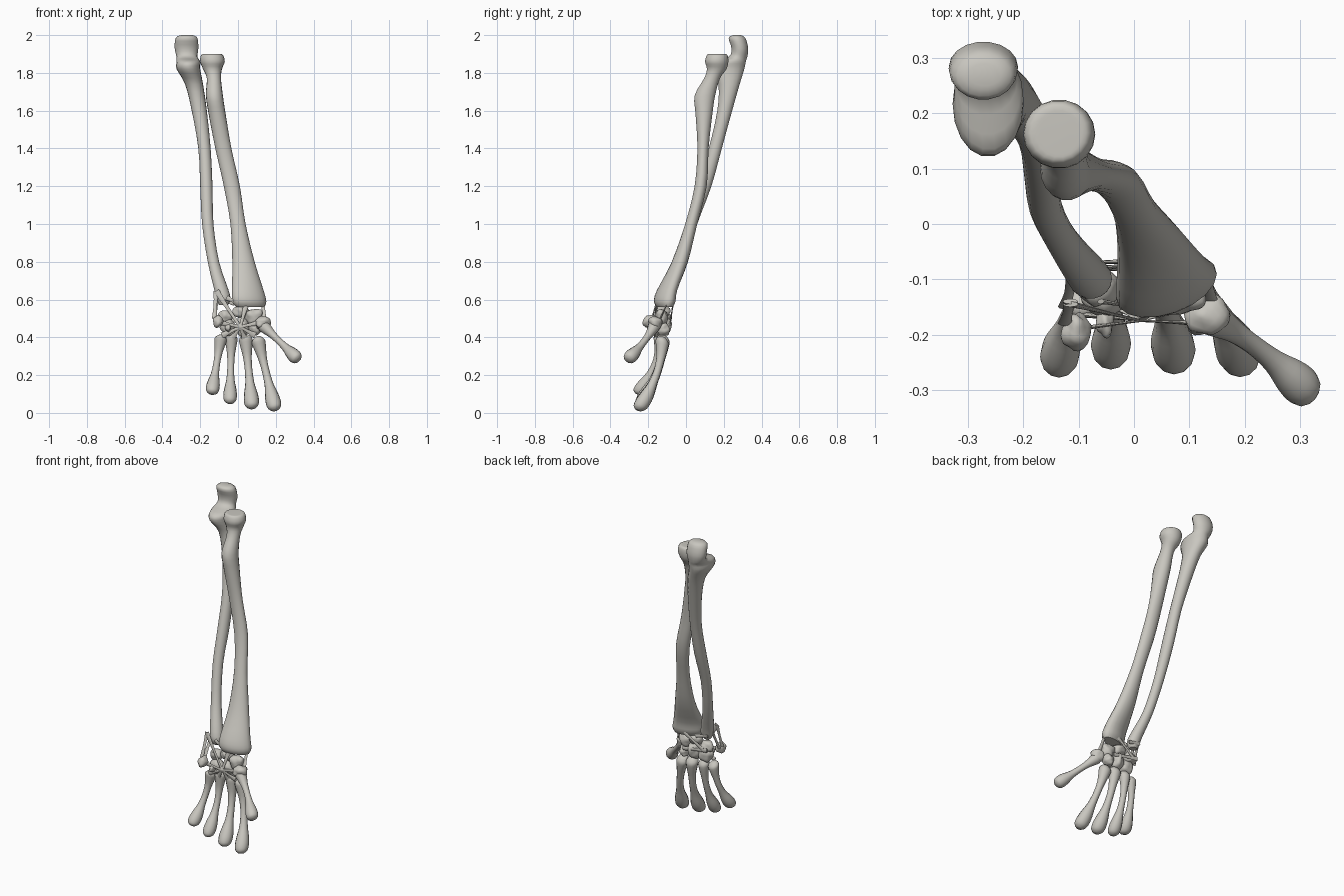
import bpy, bmesh, math, random
from mathutils import Vector, Matrix, noise

cube = bpy.data.objects.get("Cube")
if cube:
    bpy.data.objects.remove(cube, do_unlink=True)

bone = bpy.data.materials.new("bone")
bone.use_nodes = True
colour = (0.58, 0.565, 0.52, 1)
bone.diffuse_color = colour
bone.node_tree.nodes["Principled BSDF"].inputs["Base Color"].default_value = colour


def finish(name, bm, angle=50):
    """Turn a bmesh into a smooth shaded object."""
    bmesh.ops.recalc_face_normals(bm, faces=bm.faces)
    mesh = bpy.data.meshes.new(name)
    bm.to_mesh(mesh)
    bm.free()
    mesh.materials.append(bone)
    obj = bpy.data.objects.new(name, mesh)
    bpy.context.collection.objects.link(obj)
    bpy.ops.object.select_all(action='DESELECT')
    obj.select_set(True)
    bpy.context.view_layer.objects.active = obj
    bpy.ops.object.shade_smooth_by_angle(angle=math.radians(angle))
    return obj


def skin(name, loops):
    """Bridge a stack of equal point loops and cap both ends."""
    bm = bmesh.new()
    rows = [[bm.verts.new(p) for p in loop] for loop in loops]
    n = len(rows[0])
    for a, b in zip(rows, rows[1:]):
        for i in range(n):
            j = (i + 1) % n
            bm.faces.new((a[i], a[j], b[j], b[i]))
    bm.faces.new(rows[0])
    bm.faces.new(rows[-1])
    return finish(name, bm)


def smooth_path(points, steps):
    """Catmull-Rom interpolation of tuples of any length."""
    pts = [points[0]] + points + [points[-1]]
    out = []
    for a, b, c, d in zip(pts, pts[1:], pts[2:], pts[3:]):
        for s in range(steps):
            t = s / steps
            out.append([q + t / 2 * (r - p + t * (2 * p - 5 * q + 4 * r - w + t * (3 * (q - r) + w - p)))
                        for p, q, r, w in zip(a, b, c, d)])
    return out + [list(points[-1])]


def long_bone(name, sections, sides=18):
    """Loft sections given as z, x min, x max, y min, y max, skew of y along x."""
    loops = []
    for z, x0, x1, y0, y1, skew in smooth_path(sections, 3):
        loop = []
        for i in range(sides):
            a = math.tau * i / sides
            dx = (x1 - x0) / 2 * math.cos(a)
            loop.append(((x0 + x1) / 2 + dx, (y0 + y1) / 2 + (y1 - y0) / 2 * math.sin(a) + skew * dx, z))
        loops.append(loop)
    return skin(name, loops)


def rod(name, points, radii, flat=1.0, sides=12):
    """Sweep a round section along a path, with one radius per point."""
    path = smooth_path([(*p, r) for p, r in zip(points, radii)], 3)
    axis = (Vector(points[-1]) - Vector(points[0])).normalized()
    side = axis.cross(Vector((0, 1, 0))).normalized()
    depth = axis.cross(side)
    loops = []
    for x, y, z, r in path:
        loops.append([Vector((x, y, z)) + side * r * math.cos(math.tau * i / sides)
                      + depth * r * flat * math.sin(math.tau * i / sides) for i in range(sides)])
    return skin(name, loops)


# Forearm bones
long_bone("ulna", [
    (2.0, -.30, -.24, .25, .29, 0),
    (1.985, -.33, -.215, .225, .315, 0),
    (1.93, -.335, -.21, .24, .33, 0),
    (1.885, -.325, -.215, .225, .325, 0),
    (1.86, -.325, -.20, .135, .318, 0),
    (1.82, -.325, -.20, .125, .31, 0),
    (1.74, -.28, -.185, .17, .285, 0),
    (1.6, -.245, -.165, .165, .245, 0),
    (1.4, -.21, -.145, .12, .19, 0),
    (1.2, -.20, -.135, .06, .135, 0),
    (1.0, -.19, -.13, .0, .06, 0),
    (.8, -.16, -.10, -.06, .0, 0),
    (.65, -.125, -.05, -.125, -.05, 0),
    (.6, -.115, -.04, -.135, -.065, 0),
    (.57, -.10, -.055, -.12, -.08, 0)])

long_bone("radius", [
    (1.9, -.17, -.10, .125, .20, 0),
    (1.895, -.195, -.08, .11, .22, 0),
    (1.86, -.20, -.07, .10, .225, 0),
    (1.82, -.185, -.085, .11, .215, 0),
    (1.77, -.165, -.09, .095, .18, 0),
    (1.68, -.17, -.08, .045, .155, 0),
    (1.58, -.155, -.065, .05, .14, 0),
    (1.4, -.12, -.035, .06, .12, 0),
    (1.2, -.075, .01, .045, .11, 0),
    (1.0, -.04, .04, -.005, .06, 0),
    (.8, -.03, .088, -.075, .01, .1),
    (.65, -.032, .135, -.15, -.05, .25),
    (.59, -.03, .15, -.165, -.06, .25),
    (.56, -.01, .14, -.15, -.075, .25)])

# Hand bones: base and head centres, with a bow towards the back of the hand
metacarpals = {
    "thumb": ((.13, -.165, .465), (.305, -.295, .295), .9),
    "index": ((.105, -.125, .39), (.19, -.235, .045), 1),
    "middle": ((.04, -.12, .40), (.072, -.23, .055), 1),
    "ring": ((-.035, -.125, .405), (-.042, -.225, .08), .9),
    "little": ((-.09, -.14, .40), (-.135, -.24, .125), .9)}
stations = [(-.03, .018), (.03, .036), (.14, .032), (.3, .023), (.5, .02), (.7, .024),
            (.86, .036), (.97, .04), (1.05, .034), (1.09, .016)]
for finger, (base, head, size) in metacarpals.items():
    base, head = Vector(base), Vector(head)
    bow = Vector((0, .028 if finger != "thumb" else .01, 0))
    points = [base.lerp(head, t) + bow * math.sin(math.pi * t) for t, r in stations]
    rod(finger + "_metacarpal", points, [r * size for t, r in stations], 1.0)

# Wrist bones: centre and half sizes
carpals = {
    "scaphoid": ((.085, -.13, .51), (.05, .035, .042)),
    "lunate": ((.015, -.12, .535), (.042, .038, .032)),
    "triquetrum": ((-.065, -.115, .51), (.042, .035, .033)),
    "pisiform": ((-.105, -.195, .485), (.026, .034, .033)),
    "trapezium": ((.13, -.165, .475), (.042, .038, .036)),
    "trapezoid": ((.09, -.12, .44), (.034, .036, .034)),
    "capitate": ((.025, -.12, .46), (.036, .04, .052)),
    "hamate": ((-.05, -.13, .45), (.044, .038, .045)),
    "hamate_hook": ((-.052, -.175, .45), (.015, .03, .02))}
random.seed(4)
for name, (centre, size) in carpals.items():
    bm = bmesh.new()
    bmesh.ops.create_icosphere(bm, subdivisions=3, radius=1)
    offset = Vector([random.uniform(0, 9) for _ in range(3)])
    for v in bm.verts:
        v.co *= 1 + .3 * noise.noise(v.co * 1.3 + offset)
    bmesh.ops.transform(bm, matrix=Matrix.Translation(centre) @ Matrix.Diagonal((*size, 1)), verts=bm.verts)
    finish(name, bm)

# Thin ligaments fanning out over the palm side of the wrist
hub = Vector((.012, -.175, .455))
palm_ends = [(-.115, -.145, .645), (-.105, -.19, .48), (-.085, -.165, .41), (-.03, -.15, .395),
             (.035, -.15, .395), (.09, -.155, .41), (.12, -.18, .48), (.045, -.15, .58)]
for i, end in enumerate(palm_ends):
    end = Vector(end)
    rod(f"palm_ligament_{i + 1}", [hub, hub.lerp(end, .5), end], [.008, .009, .017], .3, 8)

# Bands crossing the back and the outer edges of the wrist
bands = [((-.11, -.10, .62), (-.125, -.15, .50)), ((-.10, -.07, .60), (-.02, -.068, .58)),
         ((.13, -.09, .60), (.14, -.14, .49)), ((-.09, -.08, .50), (.08, -.085, .47)),
         ((.06, -.068, .58), (-.06, -.08, .50)), ((-.115, -.14, .645), (-.125, -.18, .50)),
         ((-.06, -.14, .61), (.0, -.15, .58))]
for i, (a, b) in enumerate(bands):
    a, b = Vector(a), Vector(b)
    rod(f"wrist_band_{i + 1}", [a, a.lerp(b, .5), b], [.014, .009, .013], .35, 8)
